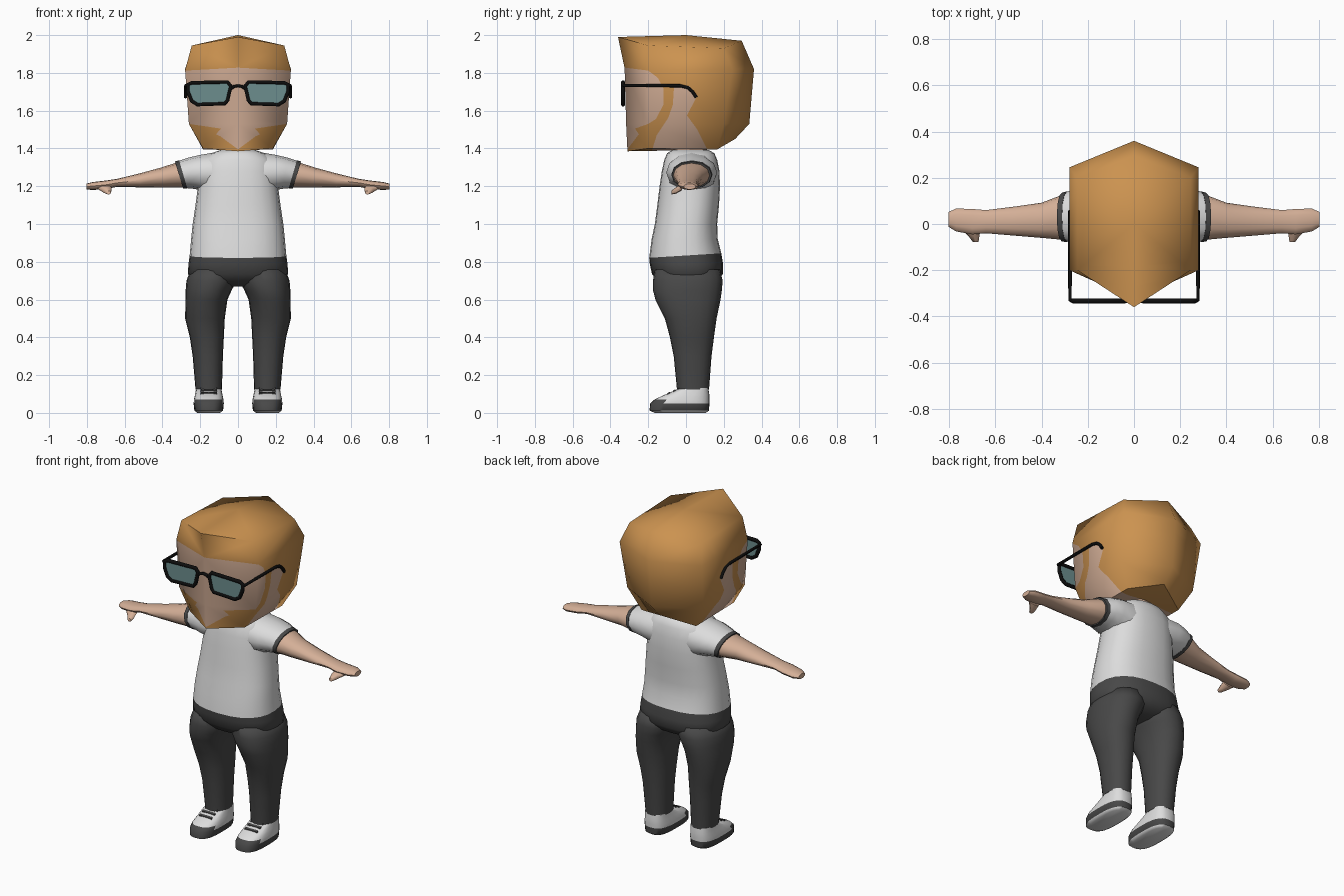
import bpy, bmesh, math
from mathutils import Vector
from mathutils.bvhtree import BVHTree
from mathutils.interpolate import poly_3d_calc

if "Cube" in bpy.data.objects:
    bpy.data.objects.remove(bpy.data.objects["Cube"])


def material(name, rgb):
    m = bpy.data.materials.new(name)
    m.diffuse_color = (*rgb, 1)
    m.use_nodes = True
    m.node_tree.nodes["Principled BSDF"].inputs["Base Color"].default_value = m.diffuse_color
    return m


SKIN = material("skin", (0.66, 0.43, 0.31))
HAIR = material("ginger_hair", (0.60, 0.29, 0.08))
WHITE = material("white_cloth", (0.72, 0.72, 0.72))
GREY = material("dark_grey", (0.065, 0.065, 0.065))
BLACK = material("black_frame", (0.004, 0.004, 0.004))
GLASS = material("tinted_glass", (0.15, 0.27, 0.27))


def add_object(name, bm, mats, angle=50):
    me = bpy.data.meshes.new(name)
    bm.to_mesh(me)
    bm.free()
    for m in mats:
        me.materials.append(m)
    me.shade_smooth()
    if angle:
        me.set_sharp_from_angle(angle=math.radians(angle))
    ob = bpy.data.objects.new(name, me)
    bpy.context.collection.objects.link(ob)
    return ob


def oval(c, u, w, n=24, p=2.4):
    """Rounded ring around c spanned by half-axes u and w."""
    c, u, w = Vector(c), Vector(u), Vector(w)
    f = lambda t: math.copysign(abs(t) ** (2 / p), t)
    angles = [2 * math.pi * i / n for i in range(n)]
    return [c + u * f(math.cos(a)) + w * f(math.sin(a)) for a in angles]


def flat_ring(x, hx, y0, y1, z, tilt=0, **kw):
    return oval((x, (y0 + y1) / 2, z), (hx, 0, 0), (0, (y1 - y0) / 2, tilt), **kw)


def limb_ring(s, top, bottom, y0, y1, n=12):
    """Upright ring of an arm, from a top and a bottom (x, z) point."""
    c = (s * (top[0] + bottom[0]) / 2, (y0 + y1) / 2, (top[1] + bottom[1]) / 2)
    w = (s * (top[0] - bottom[0]) / 2, 0, (top[1] - bottom[1]) / 2)
    return oval(c, (0, (y1 - y0) / 2, 0), w, n, 2.1)


def loft(name, rings, mats, rule=None, angle=50):
    bm = bmesh.new()
    loops = [[bm.verts.new(p) for p in r] for r in rings]
    n = len(loops[0])
    for a, b in zip(loops, loops[1:]):
        for i in range(n):
            j = (i + 1) % n
            bm.faces.new((a[i], a[j], b[j], b[i]))
    bm.faces.new(loops[0])
    bm.faces.new(loops[-1])
    bmesh.ops.recalc_face_normals(bm, faces=bm.faces)
    if rule:
        for f in bm.faces:
            f.material_index = rule(f.calc_center_median())
    return add_object(name, bm, mats, angle)


def tube(name, pts, r, cyclic=False):
    cu = bpy.data.curves.new(name, 'CURVE')
    cu.dimensions = '3D'
    cu.bevel_depth, cu.bevel_resolution, cu.use_fill_caps = r, 1, True
    sp = cu.splines.new('POLY')
    sp.points.add(len(pts) - 1)
    for q, p in zip(sp.points, pts):
        q.co = (*p, 1)
    sp.use_cyclic_u = cyclic
    cu.materials.append(BLACK)
    ob = bpy.data.objects.new(name, cu)
    bpy.context.collection.objects.link(ob)
    bpy.ops.object.select_all(action='DESELECT')
    ob.select_set(True)
    bpy.context.view_layer.objects.active = ob
    bpy.ops.object.convert(target='MESH')


def inside(poly, y, z):
    hit = False
    for (y0, z0), (y1, z1) in zip(poly, poly[1:] + poly[:1]):
        if (z0 > z) != (z1 > z) and y < y0 + (z - z0) * (y1 - y0) / (z1 - z0):
            hit = not hit
    return hit


# Head: six-sided rings (half width, then y, z of front, front side, back side, back)
HEAD = [(.185, (-.31, 1.385), (-.2, 1.40), (.165, 1.395), (.26, 1.45)),
        (.26, (-.317, 1.53), (-.2, 1.53), (.2, 1.53), (.335, 1.53)),
        (.28, (-.325, 1.825), (-.2, 1.815), (.245, 1.82), (.36, 1.82)),
        (.245, (-.36, 1.99), (-.2, 1.945), (.2, 1.93), (.295, 1.97))]
bm = bmesh.new()
rings = []
for h, f, sf, sb, b in HEAD:
    pts = [(0, *f), (h, *sf), (h, *sb), (0, *b), (-h, *sb), (-h, *sf)]
    rings.append([bm.verts.new(p) for p in pts])
crown, under = bm.verts.new((0, 0, 2)), bm.verts.new((0, -.03, 1.39))
for i in range(6):
    j = (i + 1) % 6
    for a, b in zip(rings, rings[1:]):
        bm.faces.new((a[i], a[j], b[j], b[i]))
    bm.faces.new((rings[-1][i], rings[-1][j], crown))
    bm.faces.new((rings[0][j], rings[0][i], under))
# creases along the fringe and the jaw
t, lo = rings[-1], rings[0]
pairs = [(t[5], t[0]), (t[0], t[1])] + [(lo[i], lo[(i + 1) % 6]) for i in range(6)]
bmesh.ops.recalc_face_normals(bm, faces=bm.faces)
bmesh.ops.split_edges(bm, edges=[bm.edges.get(p) for p in pairs])
bmesh.ops.triangulate(bm, faces=bm.faces)
bm.normal_update()
bm.faces.ensure_lookup_table()
tree = BVHTree.FromBMesh(bm)
tris = [([v.co.copy() for v in f.verts], [v.normal.copy() for v in f.verts]) for f in bm.faces]
# skin areas in side outline: face, then ear and neck; everything else is hair and beard
FACE = [(-.5, 1.85), (-.2, 1.812), (-.15, 1.775), (-.12, 1.72), (-.12, 1.63), (-.16, 1.555),
        (-.2, 1.53), (-.27, 1.505), (-.25, 1.475), (-.318, 1.385), (-.5, 1.3)]
EAR = [(-.063, 1.73), (.02, 1.73), (.055, 1.67), (.005, 1.575), (.06, 1.50), (.115, 1.39),
       (.115, 1.3), (-.18, 1.3), (-.18, 1.39), (-.155, 1.47), (-.095, 1.56), (-.07, 1.63)]
for poly in (FACE, EAR):
    for (y0, z0), (y1, z1) in zip(poly, poly[1:] + poly[:1]):
        bmesh.ops.bisect_plane(bm, geom=bm.verts[:] + bm.edges[:] + bm.faces[:], dist=1e-5,
                               plane_co=(0, y0, z0), plane_no=(0, z1 - z0, y0 - y1))
for f in bm.faces:
    c = f.calc_center_median()
    f.material_index = 0 if inside(FACE, c.y, c.z) or inside(EAR, c.y, c.z) else 1
head = add_object("head", bm, [SKIN, HAIR], None).data
# keep the soft shading of the simple shape across the colour cuts
normals = [Vector((0, 0, 1))] * len(head.loops)
for p in head.polygons:
    for li in p.loop_indices:
        q = head.vertices[head.loops[li].vertex_index].co.lerp(p.center, 0.002)
        loc, _, k, _ = tree.find_nearest(q)
        co, no = tris[k]
        n = sum((v * w for v, w in zip(no, poly_3d_calc(co, loc))), Vector())
        normals[li] = n.normalized()
head.normals_split_custom_set(normals)

loft("neck", [flat_ring(0, .08, -.05, .11, z) for z in (1.34, 1.41)], [SKIN])

# Glasses
RIM = [(.265, 1.738), (.245, 1.748), (.055, 1.752), (.038, 1.73), (.055, 1.655),
       (.07, 1.637), (.215, 1.632), (.245, 1.65), (.265, 1.70)]
for s, side in ((-1, "right"), (1, "left")):
    rim = [(s * x, -.333, z) for x, z in RIM]
    tube("glasses_rim_" + side, rim, .011, True)
    bm = bmesh.new()
    bm.faces.new([bm.verts.new(p) for p in (rim if s < 0 else rim[::-1])])
    bm.normal_update()
    for f in bm.faces:
        if f.normal.y > 0:
            f.normal_flip()
    add_object("glasses_lens_" + side, bm, [GLASS])
    tube("glasses_temple_" + side,
         [(s * x, y, z) for x, y, z in ((.262, -.333, 1.735), (.277, -.328, 1.733), (.277, -.03, 1.732),
                                        (.277, .01, 1.722), (.277, .035, 1.70), (.277, .055, 1.67))], .009)
tube("glasses_bridge", [(x, -.333, z) for x, z in ((-.042, 1.712), (-.022, 1.728), (0, 1.732),
                                                   (.022, 1.728), (.042, 1.712))], .009)

# Shirt body and trouser hips share the hem ring
hem = flat_ring(0, .256, -.195, .187, .833, .012)
SHIRT = [(.248, -.182, .168, .92), (.24, -.165, .165, 1.0), (.225, -.152, .175, 1.1),
         (.212, -.14, .18, 1.2), (.205, -.128, .177, 1.28), (.19, -.115, .165, 1.34),
         (.14, -.1, .15, 1.375), (.09, -.07, .12, 1.392)]
loft("shirt_body", [hem] + [flat_ring(0, *r) for r in SHIRT], [WHITE])
HIPS = [(.262, -.192, .196, .79), (.266, -.18, .195, .735), (.22, -.14, .16, .69), (.12, -.07, .09, .668)]
loft("trouser_hips", [hem] + [flat_ring(0, *r) for r in HIPS], [GREY], angle=80)

LEG = [(.13, .12, -.165, .18, .76), (.14, .133, -.175, .194, .70), (.155, .122, -.175, .19, .65),
       (.167, .111, -.162, .183, .60), (.175, .105, -.112, .162, .50), (.165, .09, -.085, .148, .40),
       (.16, .08, -.065, .135, .30), (.155, .07, -.048, .122, .125)]
SHOE = [(.06, -.165, .105, 0), (.076, -.193, .122, .012), (.08, -.19, .124, .05),
        (.078, -.165, .124, .072), (.073, -.115, .124, .095), (.066, -.03, .118, .132)]
SLEEVE = [((.10, 1.383), (.12, 1.15), -.10, .16), ((.2, 1.366), (.2, 1.18), -.105, .165),
          ((.26, 1.352), (.24, 1.187), -.09, .155), ((.315, 1.334), (.272, 1.19), -.075, .138)]
CUFF = [((.312, 1.337), (.268, 1.187), -.078, .141), ((.334, 1.331), (.29, 1.187), -.076, .136)]
ARM = [((.30, 1.327), (.26, 1.195), -.068, .128), ((.335, 1.322), (.292, 1.193), -.068, .125),
       ((.41, 1.298), (.39, 1.194), -.06, .092), ((.52, 1.268), (.52, 1.194), -.05, .075),
       ((.64, 1.239), (.64, 1.197), -.04, .06), ((.70, 1.23), (.70, 1.185), -.045, .065),
       ((.77, 1.222), (.77, 1.18), -.032, .067), ((.803, 1.213), (.803, 1.183), -.012, .052)]


def shoe_colour(c):
    # light tread, dark sole and toe cap, white upper
    if c.z < .008:
        return 0
    return 1 if c.z < .055 or (c.y < -.115 and c.z < .08) else 0


for s, side in ((-1, "right"), (1, "left")):
    loft("trouser_leg_" + side, [flat_ring(s * r[0], *r[1:], n=20, p=2.2) for r in LEG], [GREY], angle=80)
    loft("shoe_" + side, [flat_ring(s * .155, *r, n=28, p=2.8) for r in SHOE], [WHITE, GREY], shoe_colour)
    # laces across the instep
    for k, (y, z) in enumerate(((-.092, .107), (-.062, .120), (-.034, .132))):
        bm = bmesh.new()
        bmesh.ops.create_cube(bm, size=1)
        for v in bm.verts:
            v.co = (s * .155 + v.co.x * .085, y + v.co.y * .012, z - .003 + v.co.z * .009 + v.co.y * .005)
        add_object(f"shoe_lace_{side}_{k + 1}", bm, [GREY], 30)
    loft("sleeve_" + side, [limb_ring(s, *r) for r in SLEEVE], [WHITE])
    loft("sleeve_cuff_" + side, [limb_ring(s, *r) for r in CUFF], [GREY])
    loft("arm_" + side, [limb_ring(s, *r) for r in ARM], [SKIN])
    loft("thumb_" + side, [oval((s * .71, -.02, 1.197), (.04, 0, 0), (0, 0, .018), 8),
                           oval((s * .693, -.052, 1.178), (.024, 0, 0), (0, 0, .017), 8),
                           oval((s * .685, -.078, 1.166), (.012, 0, 0), (0, 0, .010), 8)], [SKIN])
